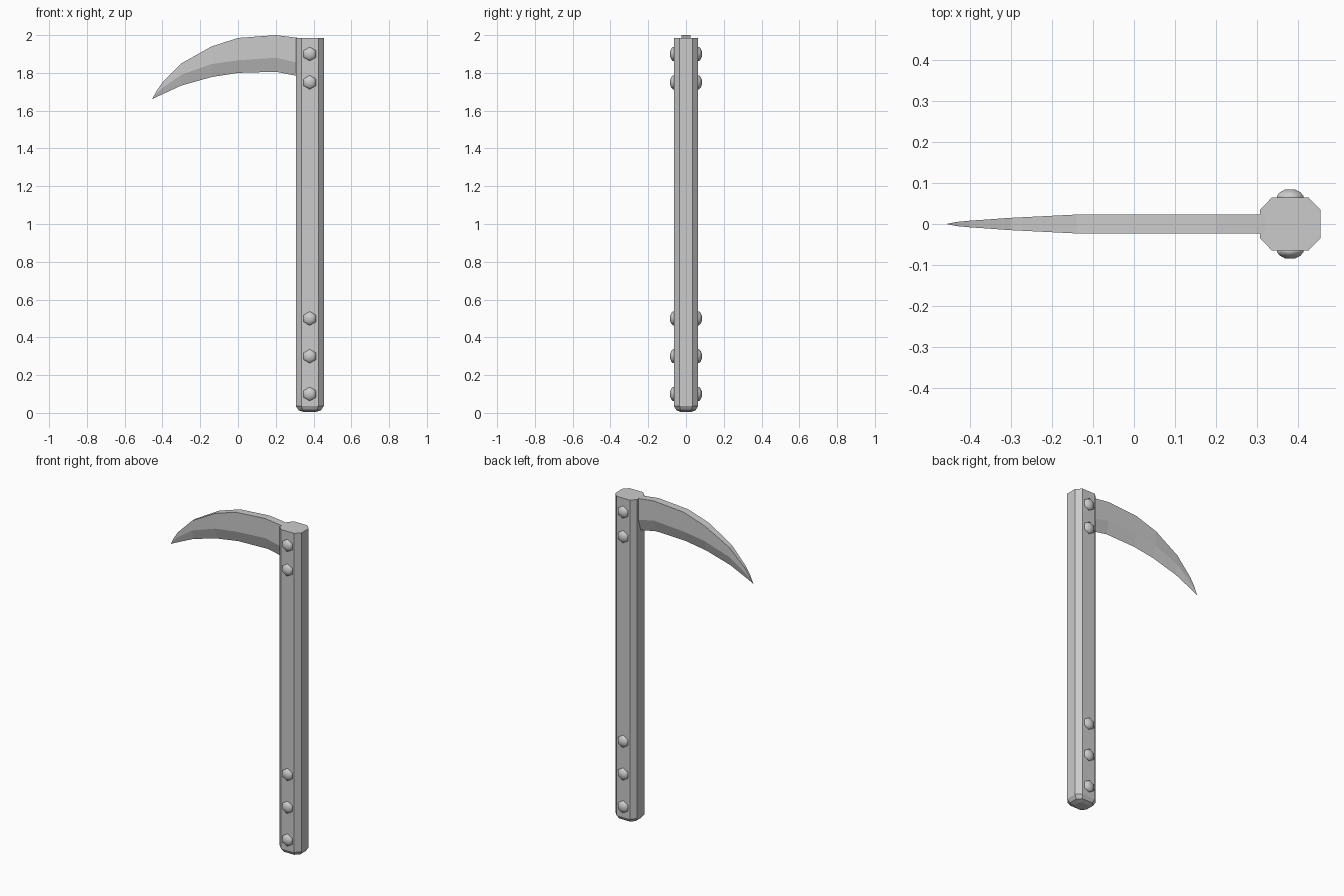
import bpy, bmesh, math
from mathutils import Vector

cube = bpy.data.objects.get("Cube")
if cube:
    bpy.data.objects.remove(cube, do_unlink=True)

grey = bpy.data.materials.new("plain grey")
grey.use_nodes = True
colour = (0.6, 0.6, 0.6, 1)
grey.diffuse_color = colour
grey.node_tree.nodes["Principled BSDF"].inputs["Base Color"].default_value = colour


def loft(name, rings, smooth=False):
    """Skin a list of equal-length rings and cap both ends."""
    bm = bmesh.new()
    loops = [[bm.verts.new(p) for p in ring] for ring in rings]
    n = len(loops[0])
    for a, b in zip(loops, loops[1:]):
        for i in range(n):
            j = (i + 1) % n
            bm.faces.new((a[i], a[j], b[j], b[i]))
    bm.faces.new(loops[0][::-1])
    bm.faces.new(loops[-1])
    bmesh.ops.remove_doubles(bm, verts=bm.verts, dist=0.0001)
    bmesh.ops.recalc_face_normals(bm, faces=bm.faces)
    for f in bm.faces:
        f.smooth = smooth
    mesh = bpy.data.meshes.new(name)
    bm.to_mesh(mesh)
    bm.free()
    mesh.materials.append(grey)
    obj = bpy.data.objects.new(name, mesh)
    bpy.context.collection.objects.link(obj)
    return obj


AXIS = 0.38   # x of the handle's centre line


# Handle: chamfered square shaft with a rounded-in foot
def octagon(z, scale):
    half_x, half_y, flat_x, flat_y = 0.074, 0.064, 0.045, 0.034
    corner = [(half_x, -flat_y), (half_x, flat_y), (flat_x, half_y), (-flat_x, half_y)]
    pts = corner + [(-x, -y) for x, y in corner]
    return [Vector((AXIS + x * scale, y * scale, z)) for x, y in pts]


loft("handle", [octagon(z, s) for z, s in
                ((0.005, 0.45), (0.014, 0.8), (0.036, 1), (1.985, 1))])

# Blade: x, spine height, ridge height, cutting edge height, half thickness
stations = [
    (0.36, 1.98, 1.845, 1.775, 0.023),
    (0.20, 2.00, 1.88, 1.806, 0.023),
    (0.00, 1.985, 1.867, 1.80, 0.023),
    (-0.14, 1.94, 1.847, 1.778, 0.023),
    (-0.30, 1.85, 1.79, 1.733, 0.015),
    (-0.40, 1.75, 1.72, 1.687, 0.008),
    (-0.432, 1.703, 1.69, 1.672, 0.005),
    (-0.455, 1.66, 1.66, 1.66, 0.0003),
]
loft("blade", [[(x, -t, top), (x, -t, ridge), (x, 0, edge), (x, t, ridge), (x, t, top)]
               for x, top, ridge, edge, t in stations])


# Rivets: six-sided domes on the front and back of the handle
def rivet(name, z, side):
    profile = [(0.06, 0.037), (0.069, 0.037), (0.077, 0.029), (0.084, 0.014)]
    rings = []
    for y, r in profile:
        angles = [math.pi / 2 + k * math.pi / 3 for k in range(6)]
        rings.append([(AXIS + r * math.cos(a), side * y, z + r * math.sin(a)) for a in angles])
    loft(name, rings, smooth=True)


for i, z in enumerate((0.1, 0.3, 0.5, 1.75, 1.9)):
    rivet(f"front_rivet_{i + 1}", z, -1)
    rivet(f"back_rivet_{i + 1}", z, 1)
